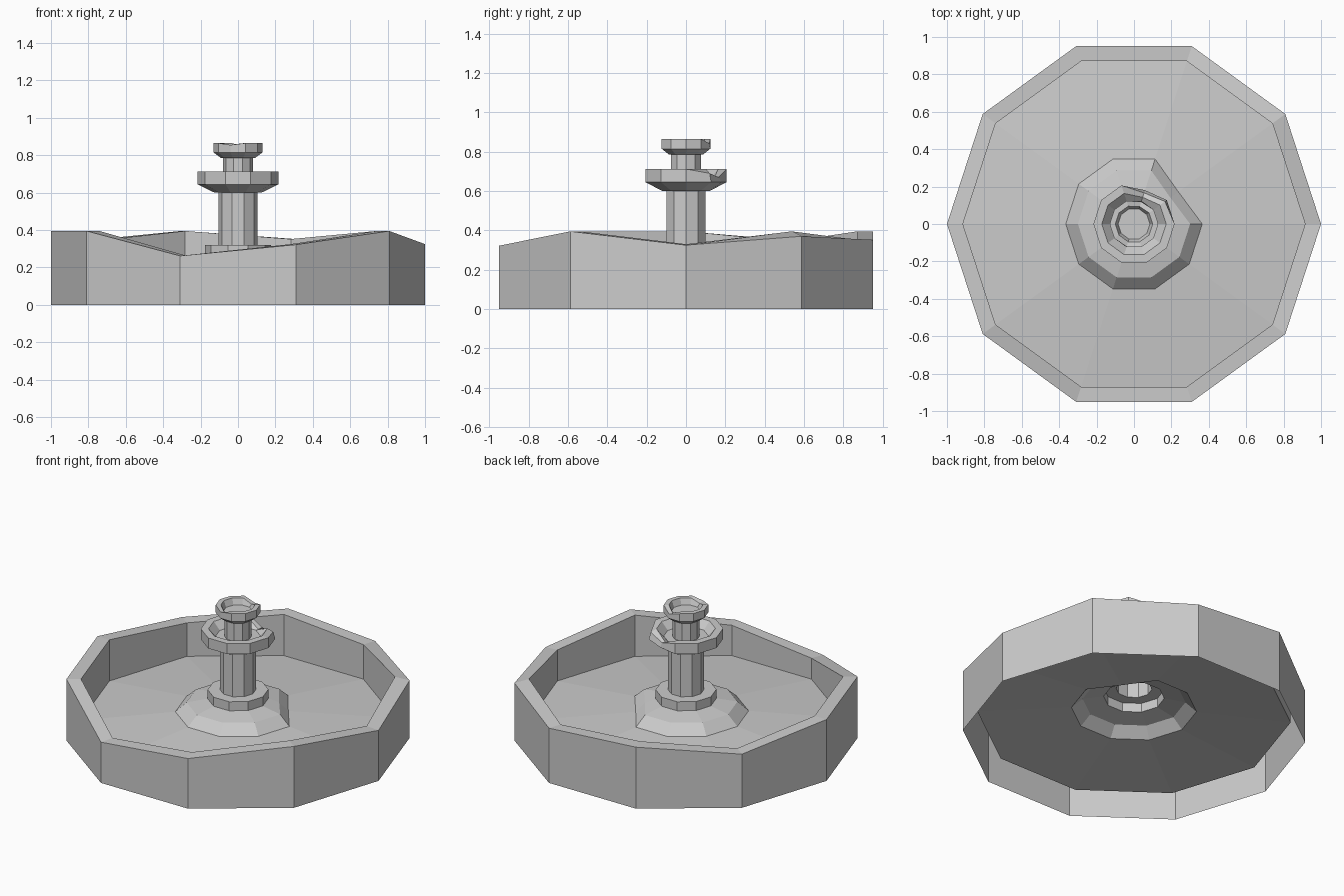
import bpy, bmesh
from math import cos, sin, pi

if "Cube" in bpy.data.objects:
    bpy.data.objects.remove(bpy.data.objects["Cube"])

SIDES = 10


def lathe(name, profile, chips=None, cap=False):
    """Ten-sided sheet through (radius, height) rings.
    chips maps (ring, side) to a replacement (radius, height)."""
    chips = chips or {}
    bm = bmesh.new()
    rings = []
    for i, point in enumerate(profile):
        ring = []
        for k in range(SIDES):
            r, z = chips.get((i, k), point)
            a = 2 * pi * k / SIDES
            ring.append(bm.verts.new((r * cos(a), r * sin(a), z)))
        rings.append(ring)
    for low, high in zip(rings, rings[1:]):
        for k in range(SIDES):
            n = (k + 1) % SIDES
            bm.faces.new((low[k], low[n], high[n], high[k]))
    if cap:
        bm.faces.new(rings[-1])
    mesh = bpy.data.meshes.new(name)
    bm.to_mesh(mesh)
    bm.free()
    obj = bpy.data.objects.new(name, mesh)
    bpy.context.collection.objects.link(obj)
    return obj


# Basin: worn rim of uneven height, floor rising gently to the mound
outer_rim = [.325, .37, .352, .395, .345, .395, .395, .262, .322, .395]
inner_rim = [.33, .395, .352, .395, .345, .395, .395, .265, .325, .395]
worn = {(1, k): (1.0, z) for k, z in enumerate(outer_rim)}
worn.update({(2, k): (.915, z) for k, z in enumerate(inner_rim)})
worn[(4, 1)] = (.293, .18)
lathe("basin", [(1, 0), (1, .39), (.915, .39), (.915, .13), (.365, .18)], worn)

# Pedestal: broken mound, plinth and column
lathe("pedestal",
      [(.365, .18), (.3, .24), (.177, .262), (.177, .32), (.105, .32), (.105, .60)],
      {(0, 1): (.293, .18), (1, 1): (.24, .235)})

# Middle bowl: flared underside, chipped back rim, short upper column
lathe("middle_bowl",
      [(.105, .60), (.125, .60), (.217, .645), (.217, .712), (.172, .712),
       (.13, .665), (.08, .665), (.08, .785)],
      {(2, 2): (.19, .645), (3, 2): (.175, .67), (4, 2): (.15, .665),
       (3, 1): (.205, .69)})

# Top bowl: small cup with two worn rim corners
lathe("top_bowl",
      [(.08, .785), (.09, .785), (.13, .815), (.13, .865), (.1, .865), (.085, .825)],
      {(3, 2): (.125, .842), (4, 2): (.098, .842),
       (3, 7): (.128, .855), (4, 7): (.1, .845)},
      cap=True)
